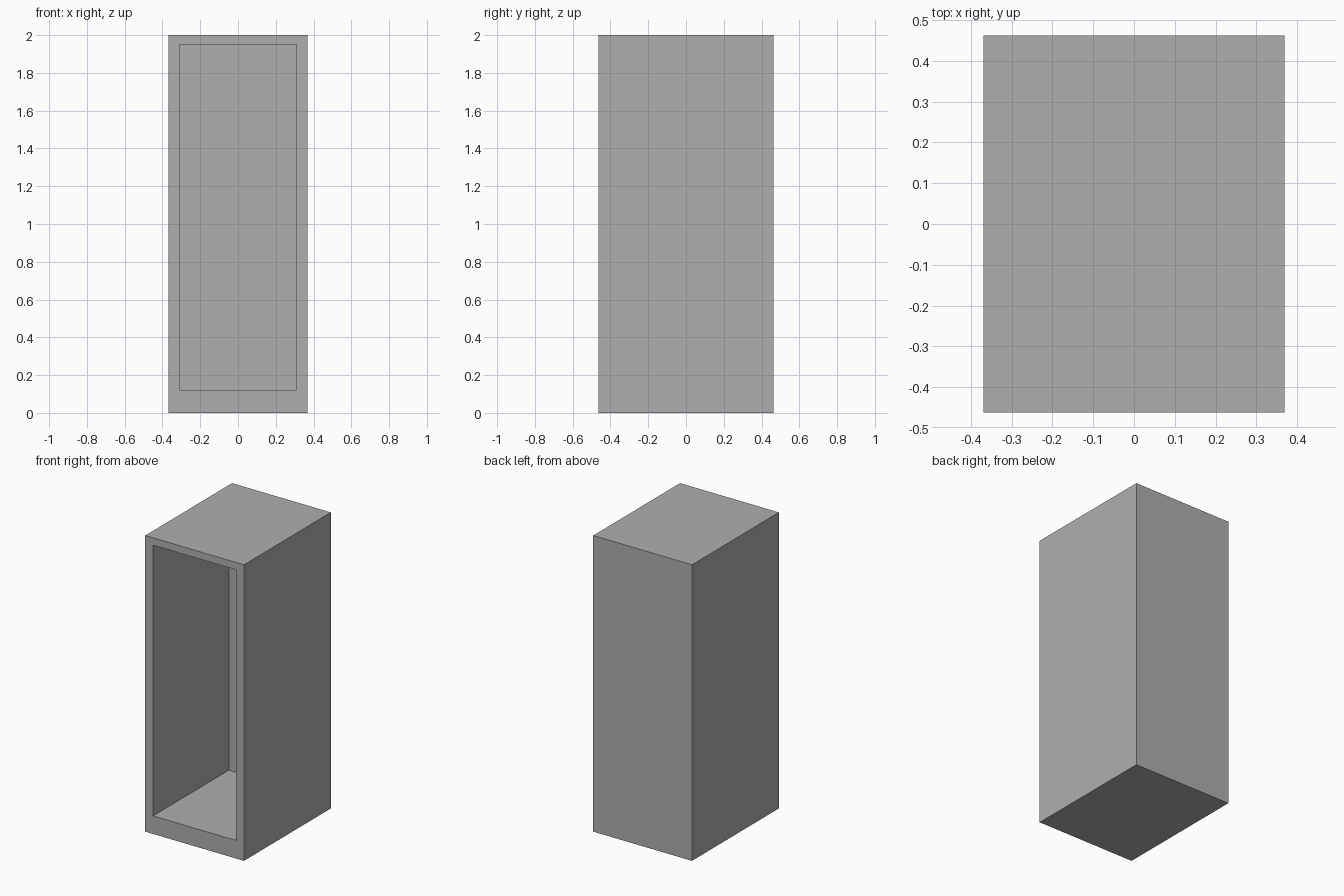
import bpy
import bmesh
from mathutils import Vector

default = bpy.data.objects.get("Cube")
if default:
    bpy.data.objects.remove(default, do_unlink=True)

WIDTH, DEPTH, HEIGHT = 0.738, 0.926, 2.0
OPEN_HALF, OPEN_BOTTOM, OPEN_TOP = 0.31, 0.122, 1.95
CAVITY_DEPTH = 0.808

# Plain mid grey
grey = bpy.data.materials.new("mid_grey")
grey.use_nodes = True
colour = (0.428, 0.428, 0.428, 1.0)
grey.diffuse_color = colour
grey.node_tree.nodes["Principled BSDF"].inputs["Base Color"].default_value = colour

# Outer box standing on the ground
bm = bmesh.new()
bmesh.ops.create_cube(bm, size=1)
bmesh.ops.scale(bm, vec=(WIDTH, DEPTH, HEIGHT), verts=bm.verts)
bmesh.ops.translate(bm, vec=(0, 0, HEIGHT / 2), verts=bm.verts)
bm.normal_update()

# Front opening: inset the front face and fit it to the frame widths
front = min(bm.faces, key=lambda f: f.calc_center_median().y)
bmesh.ops.inset_individual(bm, faces=[front], thickness=0.05)
for v in front.verts:
    v.co.x = OPEN_HALF if v.co.x > 0 else -OPEN_HALF
    v.co.z = OPEN_TOP if v.co.z > HEIGHT / 2 else OPEN_BOTTOM

# Cavity: push the opening back, leaving a solid back wall
bmesh.ops.inset_individual(bm, faces=[front], thickness=0)
bmesh.ops.translate(bm, vec=Vector((0, CAVITY_DEPTH, 0)), verts=front.verts[:])
bmesh.ops.recalc_face_normals(bm, faces=bm.faces)

mesh = bpy.data.meshes.new("open_cabinet")
bm.to_mesh(mesh)
bm.free()
mesh.materials.append(grey)
cabinet = bpy.data.objects.new("open_cabinet", mesh)
bpy.context.collection.objects.link(cabinet)
